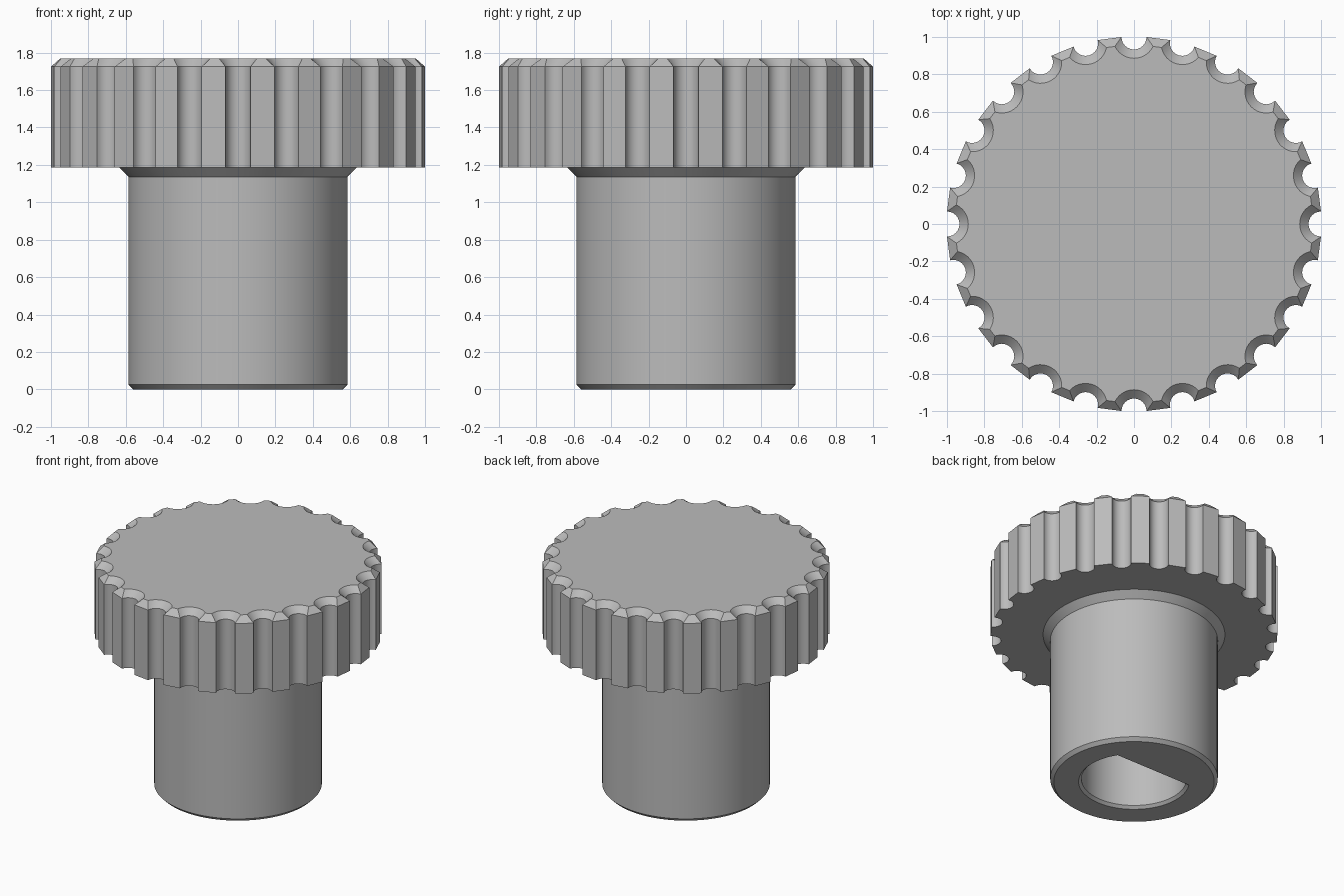
import bpy
import bmesh
from math import acos, asin, cos, sin, pi, tau

if "Cube" in bpy.data.objects:
    bpy.data.objects.remove(bpy.data.objects["Cube"], do_unlink=True)

grey = bpy.data.materials.new("plain grey")
grey.use_nodes = True
grey.diffuse_color = (0.5, 0.5, 0.5, 1)
grey.node_tree.nodes["Principled BSDF"].inputs["Base Color"].default_value = (0.5, 0.5, 0.5, 1)


def loft(name, layers):
    """Closed solid through (outline, height) layers of equal point count."""
    bm = bmesh.new()
    rings = [[bm.verts.new((x, y, z)) for x, y in outline] for outline, z in layers]
    for low, high in zip(rings, rings[1:]):
        for i in range(len(low)):
            j = (i + 1) % len(low)
            bm.faces.new((low[i], low[j], high[j], high[i]))
    bm.faces.new(rings[0][::-1])
    bm.faces.new(rings[-1])
    mesh = bpy.data.meshes.new(name)
    bm.to_mesh(mesh)
    bm.free()
    mesh.materials.append(grey)
    obj = bpy.data.objects.new(name, mesh)
    bpy.context.collection.objects.link(obj)
    return obj


def activate(obj):
    bpy.ops.object.select_all(action="DESELECT")
    obj.select_set(True)
    bpy.context.view_layer.objects.active = obj


def circle(radius, count=96):
    return [(radius * cos(tau * i / count), radius * sin(tau * i / count)) for i in range(count)]


def scalloped(inset, notches=24, steps=12):
    """Round outline with finger notches, offset inwards by inset."""
    rim, notch = 1.002 - inset, 0.067 + inset
    reach = acos((1 + notch ** 2 - rim ** 2) / (2 * notch))
    points = []
    for n in range(notches):
        a = tau * n / notches
        for s in range(steps + 1):
            b = reach * (2 * s / steps - 1)
            u, v = 1 - notch * cos(b), notch * sin(b)
            points.append((u * cos(a) - v * sin(a), u * sin(a) + v * cos(a)))
    return points


def d_shape(grow, steps=64):
    """Circle outline cut by a flat on the back side."""
    radius, flat = 0.367 + grow, 0.19 + grow
    start = asin(flat / radius)
    sweep = pi + 2 * start
    return [(radius * cos(pi - start + sweep * s / steps),
             radius * sin(pi - start + sweep * s / steps)) for s in range(steps + 1)]


# Grip head with chamfered top edge
head = loft("grip_head", [(scalloped(0), 1.185), (scalloped(0), 1.725), (scalloped(0.047), 1.77)])

# Stem with chamfered foot and flared neck running into the head
stem = loft("stem", [(circle(0.56), 0), (circle(0.585), 0.025), (circle(0.585), 1.135),
                     (circle(0.635), 1.185), (circle(0.635), 1.25)])

# D-shaped shaft socket with chamfered mouth
socket = loft("socket_cutter", [(d_shape(0.03), -0.01), (d_shape(0), 0.02), (d_shape(0), 1.1)])
socket.hide_render = True
cut = stem.modifiers.new("socket", "BOOLEAN")
cut.operation = "DIFFERENCE"
cut.solver = "EXACT"
cut.object = socket
activate(stem)
bpy.ops.object.modifier_apply(modifier=cut.name)
bpy.data.objects.remove(socket, do_unlink=True)

for part in (head, stem):
    activate(part)
    bpy.ops.object.shade_smooth_by_angle(angle=pi / 6)
